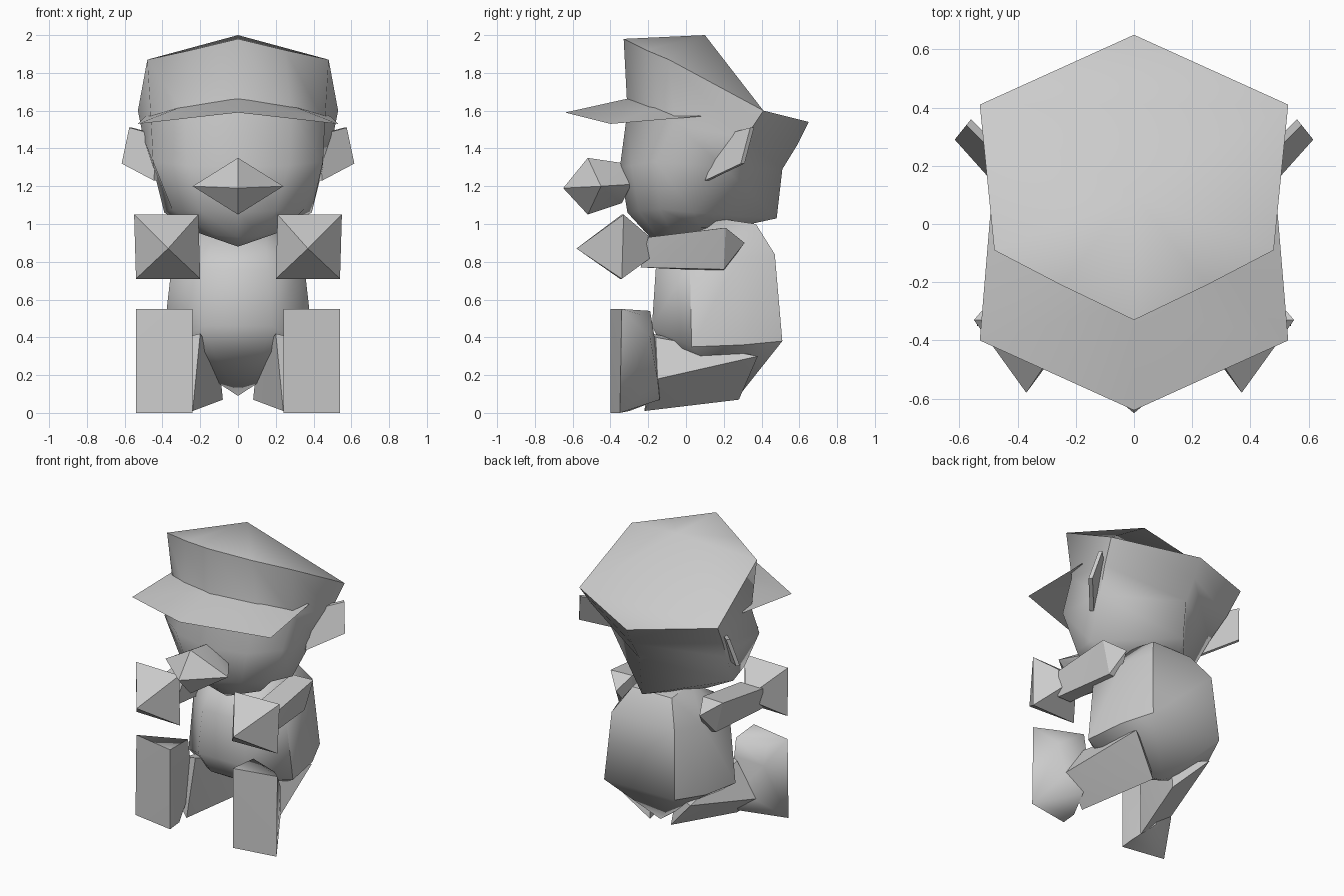
import bpy
import bmesh
import math
from mathutils import Vector

default_cube = bpy.data.objects.get("Cube")
if default_cube:
    bpy.data.objects.remove(default_cube, do_unlink=True)

# One plain clay grey for the whole figure
clay = bpy.data.materials.new("clay_grey")
clay.use_nodes = True
clay.diffuse_color = (0.6, 0.6, 0.6, 1)
clay.node_tree.nodes["Principled BSDF"].inputs["Base Color"].default_value = (0.6, 0.6, 0.6, 1)


def finish(name, bm, smooth_angle):
    """Turn a bmesh into a shaded, coloured object."""
    mesh = bpy.data.meshes.new(name)
    bm.to_mesh(mesh)
    bm.free()
    mesh.materials.append(clay)
    obj = bpy.data.objects.new(name, mesh)
    bpy.context.collection.objects.link(obj)
    bpy.ops.object.select_all(action='DESELECT')
    obj.select_set(True)
    bpy.context.view_layer.objects.active = obj
    bpy.ops.object.shade_smooth_by_angle(angle=math.radians(smooth_angle))
    return obj


def flip(points):
    """Mirror points to the other side of the figure."""
    return [(-x, y, z) for x, y, z in points]


def hull(name, points, smooth_angle=35):
    """Faceted solid wrapped around a few corner points."""
    bm = bmesh.new()
    for point in points:
        bm.verts.new(point)
    bmesh.ops.convex_hull(bm, input=bm.verts[:])
    loose = [v for v in bm.verts if not v.link_faces]
    bmesh.ops.delete(bm, geom=loose, context='VERTS')
    bmesh.ops.dissolve_limit(bm, angle_limit=math.radians(2),
                             verts=bm.verts[:], edges=bm.edges[:])
    bmesh.ops.recalc_face_normals(bm, faces=bm.faces[:])
    return finish(name, bm, smooth_angle)


def pair(name, points, smooth_angle=35):
    """Left part and its mirrored right twin."""
    hull("left_" + name, points, smooth_angle)
    hull("right_" + name, flip(points), smooth_angle)


def lofted_head(name, half_rings, crown, chin, smooth_angle):
    """Closed skin through mirrored half rings, with a folded crown and a chin point."""
    bm = bmesh.new()
    loops = []
    for half in half_rings:
        ring = half + flip(half[-2:0:-1])
        loops.append([bm.verts.new(p) for p in ring])
    count = len(loops[0])
    for upper, lower in zip(loops, loops[1:]):
        for i in range(count):
            j = (i + 1) % count
            bm.faces.new((upper[i], upper[j], lower[j], lower[i]))
    # The crown folds along a line between the two rear side corners
    rim, back = loops[0], count // 2
    bm.faces.new(rim[back - 1:back + 2])
    front_rim = rim[back + 1:] + rim[:back]
    for pole, loop in ((crown, front_rim), (chin, loops[-1])):
        tip = bm.verts.new(pole)
        for i in range(len(loop)):
            bm.faces.new((tip, loop[i], loop[(i + 1) % len(loop)]))
    bmesh.ops.recalc_face_normals(bm, faces=bm.faces[:])
    return finish(name, bm, smooth_angle)


# Head with cap crown: each half ring runs front, cheek, side, rear side, back
head_rings = [
    [(0, -.33, 1.98), (.25, -.21, 1.92), (.48, -.09, 1.87), (.53, .41, 1.6), (0, .65, 1.54)],
    [(0, -.31, 1.6), (.28, -.19, 1.58), (.46, -.06, 1.54), (.5, .31, 1.45), (0, .59, 1.42)],
    [(0, -.35, 1.3), (.27, -.29, 1.31), (.45, -.16, 1.33), (.45, .2, 1.3), (0, .51, 1.29)],
    [(0, -.31, 1.06), (.2, -.25, 1.07), (.35, -.14, 1.08), (.39, .04, 1.06), (0, .48, 1.03)],
    [(0, -.19, .93), (.12, -.16, .94), (.23, -.08, .96), (.22, .08, .98), (0, .25, .98)],
]
lofted_head("head_and_cap", head_rings, (0, .1, 2), (0, -.12, .88), 55)

# Cap brim: a thin sheet folded along its centre line
brim = bmesh.new()
tip, root = brim.verts.new((0, -.64, 1.59)), brim.verts.new((0, -.28, 1.67))
for side in (1, -1):
    corner = brim.verts.new((.53 * side, -.4, 1.53))
    rear = brim.verts.new((.49 * side, .08, 1.57))
    inner = brim.verts.new((.25 * side, -.1, 1.64))
    for face in ((tip, corner, root), (corner, rear, inner), (corner, inner, root)):
        brim.faces.new(face if side > 0 else face[::-1])
finish("cap_brim", brim, 30)

# Nose
nose_side = [(.24, -.45, 1.2), (.13, -.29, 1.21)]
hull("nose", [(0, -.65, 1.19), (0, -.52, 1.35), (0, -.52, 1.05),
              (0, -.32, 1.32), (0, -.34, 1.11)] + nose_side + flip(nose_side), 50)

# Ears: thin swept-back plates
ear = [(.56, .36, 1.51), (.6, .31, 1.32), (.43, .12, 1.23), (.41, .21, 1.47)]
thickness = Vector((.016, -.02, 0))
pair("ear", ear + [Vector(p) + thickness for p in ear], 20)

# Body: rounded barrel with a pointed seat
body_side = [
    (.15, .37, 1), (.16, .17, 1.03), (.15, -.09, .87),
    (.24, .47, .84), (.32, .27, .82), (.35, .02, .79), (.16, -.16, .76),
    (.27, .51, .38), (.36, .3, .36), (.4, .03, .35), (.18, -.18, .46),
    (.13, -.11, .32),
]
hull("body", body_side + flip(body_side) + [(0, .28, .09)], 48)

# Arms: wedge sleeves reaching forward
pair("arm", [(.27, .2, .98), (.43, .21, .98), (.32, .31, .9), (.29, .2, .75), (.37, .2, .76),
             (.28, -.2, .93), (.45, -.2, .93), (.32, -.24, .77), (.42, -.24, .77)], 20)

# Hands: eight-sided diamonds
pair("hand", [(.21, -.34, 1.05), (.55, -.33, 1.05), (.54, -.34, .71), (.2, -.35, .71),
              (.37, -.58, .87), (.37, -.12, .87)], 20)

# Legs: splayed wedges running from the seat to the shoes
pair("leg", [(.08, .28, .07), (.3, .38, .3), (.1, .25, .27),
             (.24, -.22, .01), (.43, -.15, .18), (.2, -.18, .42), (.28, -.16, .4)], 20)

# Shoes: flat soles facing forward, domed behind
pair("shoe", [(.24, -.4, 0), (.24, -.4, .55), (.54, -.35, 0), (.54, -.34, .55),
              (.24, -.3, .01), (.25, -.19, .54), (.45, -.24, .52),
              (.25, -.17, .42), (.46, -.19, .4),
              (.27, -.13, .17), (.43, -.15, .17), (.3, -.14, .07)], 45)
